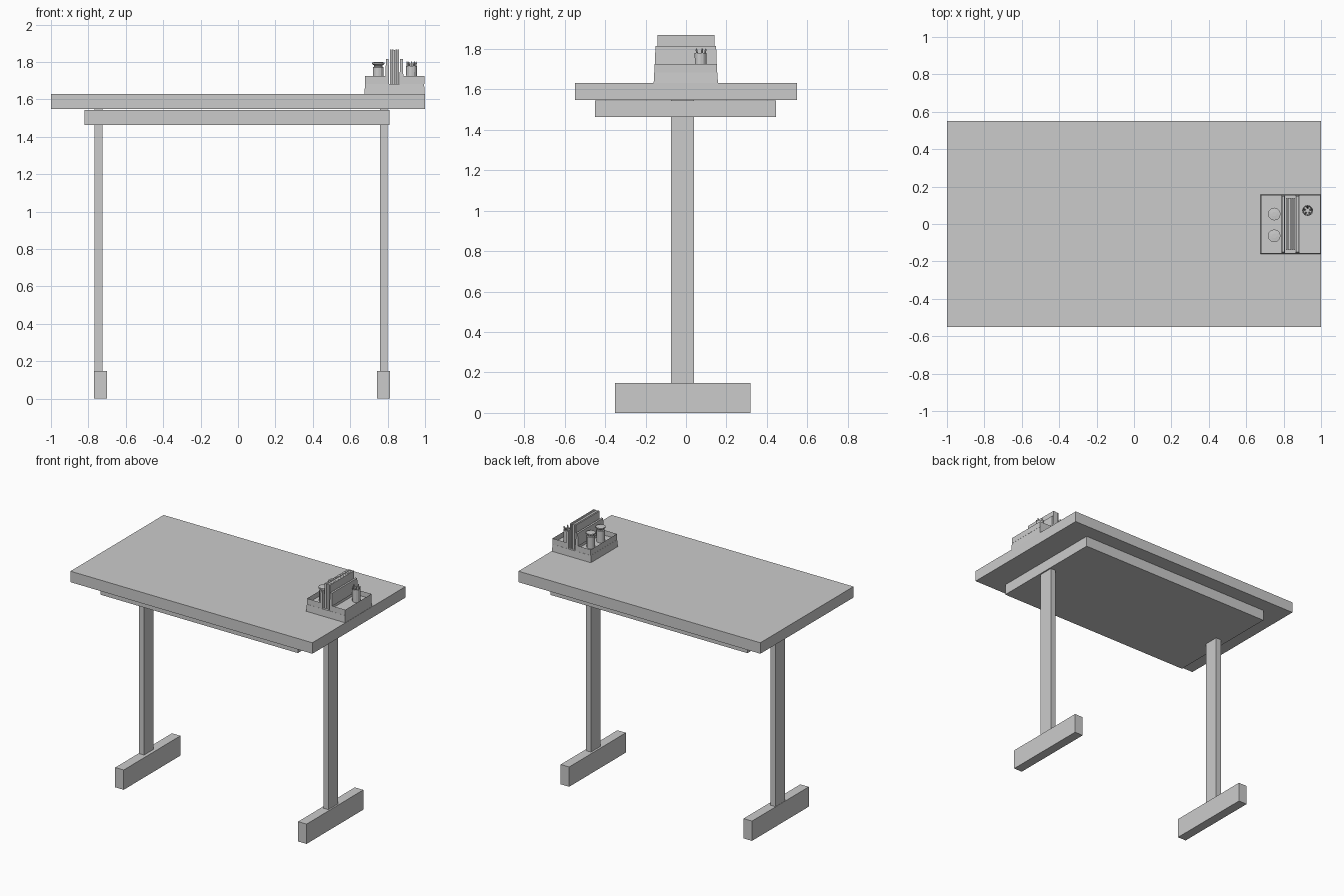
import bpy, bmesh, random
from math import cos, sin, tau
from mathutils import Vector

if "Cube" in bpy.data.objects:
    bpy.data.objects.remove(bpy.data.objects["Cube"])

random.seed(4)


def finish(name, bm):
    bmesh.ops.recalc_face_normals(bm, faces=bm.faces)
    mesh = bpy.data.meshes.new(name)
    bm.to_mesh(mesh)
    bm.free()
    ob = bpy.data.objects.new(name, mesh)
    bpy.context.collection.objects.link(ob)
    return ob


def prism(bm, x, y, z, taper=0.0):
    """Box from ranges; the top is drawn in by taper. Returns the top face."""
    rings = []
    for h, t in ((z[0], 0), (z[1], taper)):
        rings.append([bm.verts.new((px, py, h)) for px, py in (
            (x[0] + t, y[0] + t), (x[1] - t, y[0] + t),
            (x[1] - t, y[1] - t), (x[0] + t, y[1] - t))])
    lo, hi = rings
    bm.faces.new(lo[::-1])
    for i in range(4):
        j = (i + 1) % 4
        bm.faces.new((lo[i], lo[j], hi[j], hi[i]))
    return bm.faces.new(hi)


def box(name, x, y, z, taper=0.0):
    bm = bmesh.new()
    prism(bm, x, y, z, taper)
    return finish(name, bm)


def tray(name, x, y, z, rim, depth):
    bm = bmesh.new()
    top = prism(bm, x, y, z)
    bmesh.ops.inset_region(bm, faces=[top], thickness=rim)
    ext = bmesh.ops.extrude_discrete_faces(bm, faces=[top])
    bmesh.ops.translate(bm, vec=(0, 0, -depth), verts=ext["faces"][0].verts)
    return finish(name, bm)


def lathe(name, x, y, profile, sides=12):
    bm = bmesh.new()
    rings = [[bm.verts.new((x + r * cos(tau * i / sides), y + r * sin(tau * i / sides), z))
              for i in range(sides)] for r, z in profile]
    for a, b in zip(rings, rings[1:]):
        for i in range(sides):
            j = (i + 1) % sides
            bm.faces.new((a[i], a[j], b[j], b[i]))
    bm.faces.new(rings[0][::-1])
    bm.faces.new(rings[-1])
    return finish(name, bm)


# Table
box("table_top", (-1, 1), (-0.55, 0.55), (1.548, 1.63))
box("under_panel", (-0.82, 0.81), (-0.45, 0.445), (1.464, 1.544))
for side, leg_x, foot_x in (("left", (-0.768, -0.725), (-0.77, -0.70)),
                            ("right", (0.758, 0.80), (0.742, 0.812))):
    box(side + "_leg", leg_x, (-0.075, 0.04), (0, 1.55))
    box(side + "_foot", foot_x, (-0.35, 0.32), (0, 0.148))

# Desk organiser: base, two trays and a central slot open at both ends
box("organiser_base", (0.676, 0.998), (-0.16, 0.158), (1.63, 1.682), 0.003)
tray("left_tray", (0.68, 0.808), (-0.156, 0.154), (1.682, 1.725), 0.02, 0.038)
tray("right_tray", (0.864, 0.996), (-0.156, 0.154), (1.682, 1.725), 0.02, 0.038)
box("left_divider", (0.788, 0.808), (-0.154, 0.152), (1.72, 1.815), 0.003)
box("right_divider", (0.864, 0.884), (-0.154, 0.152), (1.72, 1.815), 0.003)

# Cards standing in the slot
for i in range(5):
    x = 0.812 + i * 0.0102
    h = 1.868 - random.uniform(0, 0.006)
    box(f"card_{i + 1}", (x, x + 0.008), (-0.14, 0.14), (1.682, h))

# Two capped jars in the left tray
for name, y in (("front_jar", -0.063), ("back_jar", 0.053)):
    lathe(name, 0.75, y, [(0.028, 1.687), (0.028, 1.772), (0.022, 1.775), (0.022, 1.782),
                          (0.034, 1.79), (0.034, 1.798), (0.012, 1.80)])

# Pen cup in the right tray with short pens
lathe("pen_cup", 0.928, 0.072, [(0.028, 1.687), (0.029, 1.78), (0.024, 1.78), (0.022, 1.74)])
for i in range(5):
    a = tau * i / 5 + 0.3
    px, py = 0.928 + 0.014 * cos(a), 0.072 + 0.014 * sin(a)
    lean = Vector((cos(a), sin(a), 0)) * 0.012
    pen = lathe(f"pen_{i + 1}", px, py, [(0.005, 1.735), (0.005, 1.793), (0.002, 1.802)], 6)
    for v in pen.data.vertices:
        v.co += lean * (v.co.z - 1.735) / 0.067
